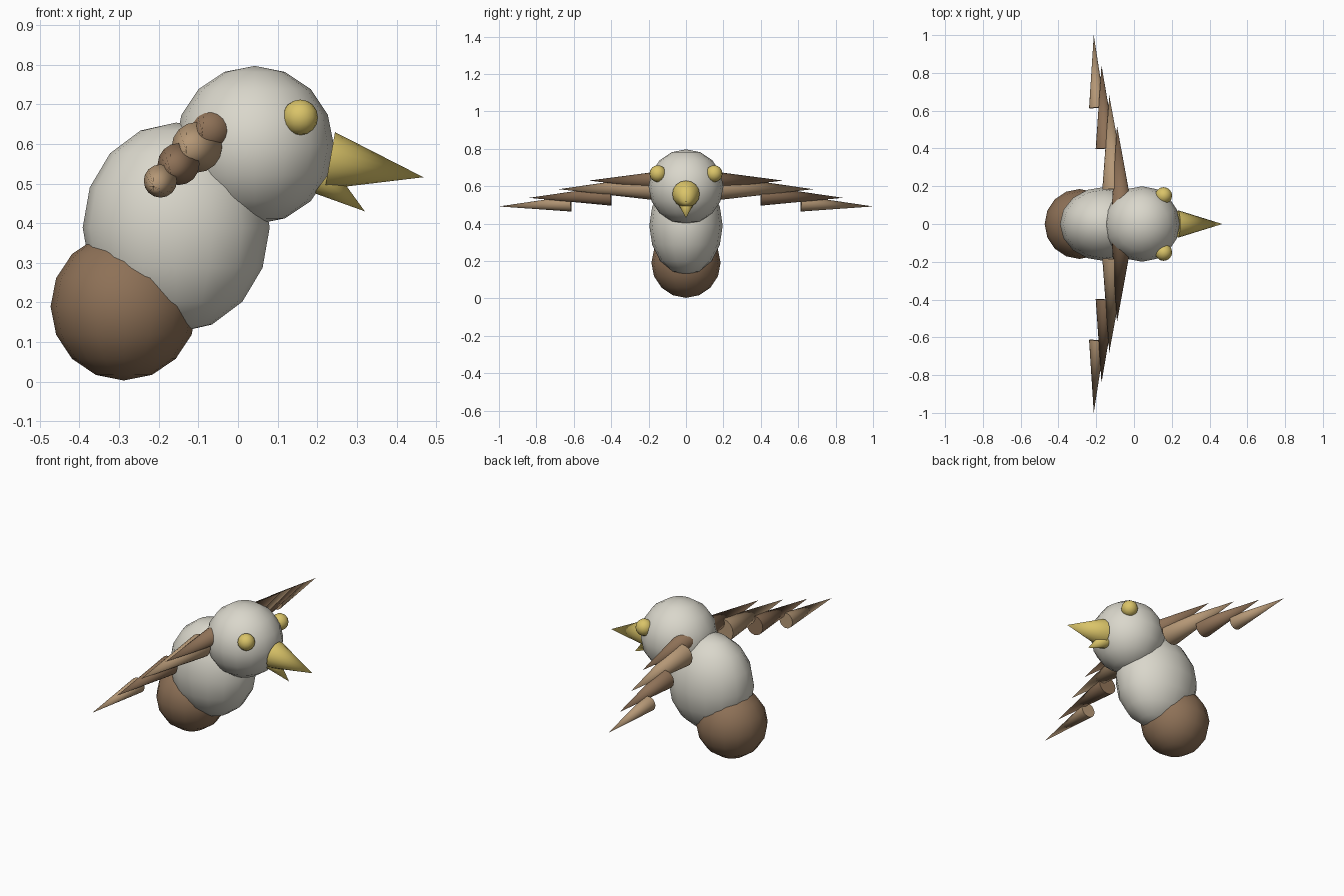
import bpy
import math
from mathutils import Vector

if "Cube" in bpy.data.objects:
    bpy.data.objects.remove(bpy.data.objects["Cube"])


def material(name, rgb):
    m = bpy.data.materials.new(name)
    m.diffuse_color = (*rgb, 1)
    m.use_nodes = True
    m.node_tree.nodes["Principled BSDF"].inputs["Base Color"].default_value = m.diffuse_color
    return m


plumage = material("pale_plumage", (0.70, 0.68, 0.60))
brown = material("brown", (0.27, 0.165, 0.095))
tan = material("tan", (0.46, 0.31, 0.18))
yellow = material("yellow", (0.70, 0.55, 0.14))


def finish(name, mat, angle):
    ob = bpy.context.object
    ob.name = name
    ob.data.materials.append(mat)
    bpy.ops.object.shade_smooth_by_angle(angle=math.radians(angle))
    return ob


def ball(name, loc, radii, mat):
    bpy.ops.mesh.primitive_uv_sphere_add(segments=16, ring_count=8, radius=1, location=loc)
    bpy.context.object.scale = radii
    bpy.ops.object.transform_apply(location=False, rotation=False, scale=True)
    return finish(name, mat, 60)


def spike(name, base, tip, radius, mat):
    """Cone running from the centre of its base to its tip."""
    base, tip = Vector(base), Vector(tip)
    axis = tip - base
    bpy.ops.mesh.primitive_cone_add(vertices=16, radius1=radius, radius2=0,
                                    depth=axis.length, location=(base + tip) / 2)
    bpy.context.object.rotation_euler = axis.to_track_quat('Z', 'Y').to_euler()
    return finish(name, mat, 50)


# Body, head and tail
ball("body", (-0.156, 0, 0.389), (0.236, 0.196, 0.265), plumage)
ball("head", (0.042, 0, 0.597), (0.2, 0.2, 0.2), plumage)
ball("tail", (-0.288, 0, 0.19), (0.185, 0.185, 0.187), brown)

# Beak halves
spike("upper_beak", (0.232, 0, 0.558), (0.468, 0, 0.516), 0.073, yellow)
spike("lower_beak", (0.216, 0, 0.508), (0.32, 0, 0.43), 0.04, yellow)

# Eyes and four overlapping feathers on each side
radii = (0.068, 0.064, 0.053, 0.042)
for side, label in ((-1, "right"), (1, "left")):
    ball(f"{label}_eye", (0.157, side * 0.15, 0.667), (0.045,) * 3, yellow)
    for i, r in enumerate(radii):
        base = (-0.058 - 0.046 * i, side * (-0.03 + 0.215 * i), 0.634 - 0.0425 * i)
        tip = (-0.09 - 0.041 * i, side * (0.52 + 0.16 * i), 0.63 - 0.046 * i)
        spike(f"{label}_feather_{i + 1}", base, tip, r, tan if i % 2 else brown)
